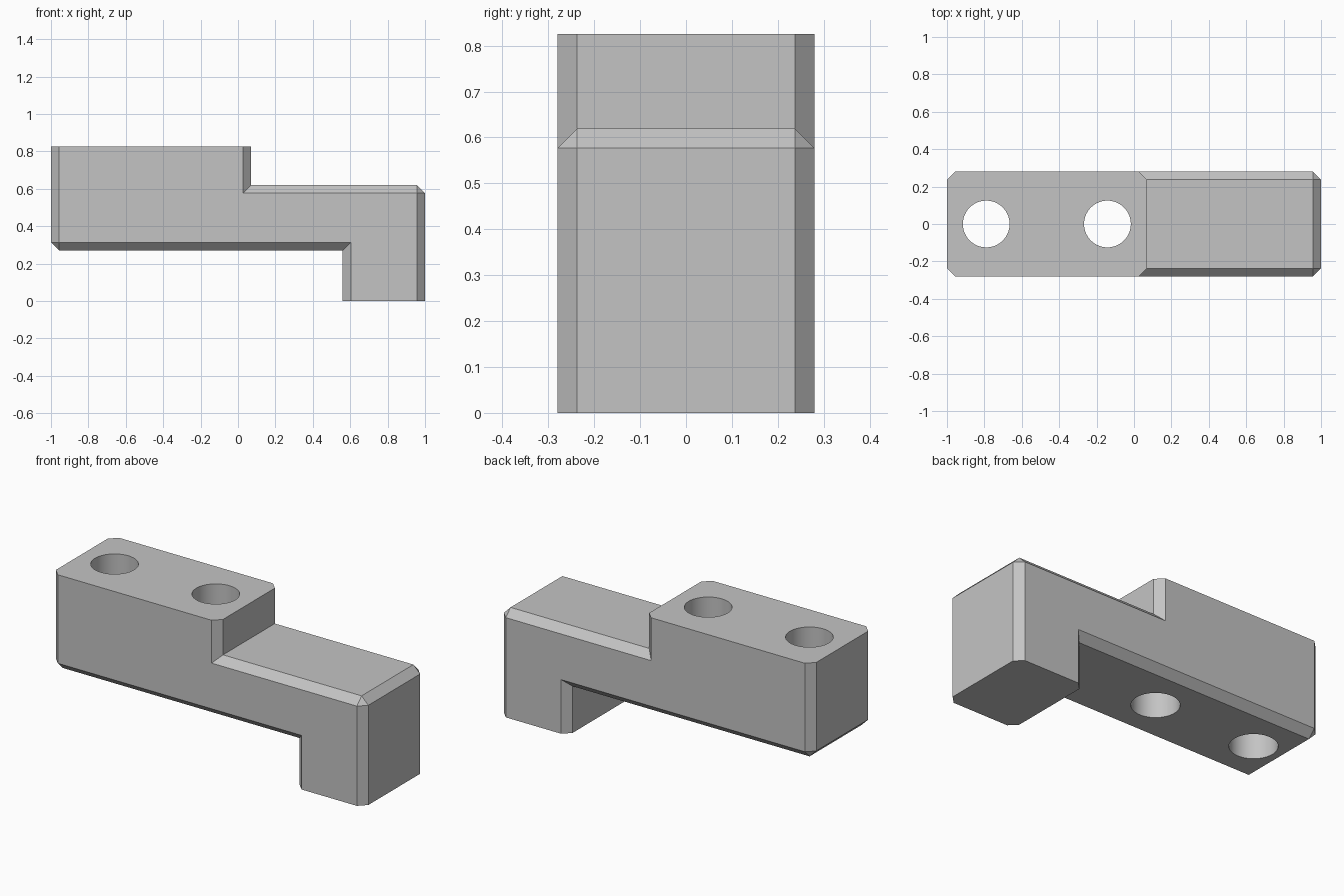
import bpy, bmesh

if "Cube" in bpy.data.objects:
    bpy.data.objects.remove(bpy.data.objects["Cube"])

HALF = 0.28      # half depth
C = 0.043        # chamfer width

# Side profile (x, z), paired with the matching corner of the inset outer face
outer = [(-1, 0.27 + C), (-1 + C, 0.27), (0.56, 0.27), (0.56, 0), (1, 0),
         (1, 0.62 - C), (1 - C, 0.62), (0.07, 0.62), (0.07, 0.825), (-1, 0.825)]
inset = [(-1 + C, 0.27 + C), (-1 + C, 0.27 + C), (0.56 + C, 0.27 + C), (0.56 + C, 0),
         (1 - C, 0), (1 - C, 0.62 - C), (1 - C, 0.62 - C), (0.07 - C, 0.62 - C),
         (0.07 - C, 0.825), (-1 + C, 0.825)]

grey = bpy.data.materials.new("light grey")
grey.diffuse_color = (0.55, 0.55, 0.55, 1)
grey.use_nodes = True
grey.node_tree.nodes["Principled BSDF"].inputs["Base Color"].default_value = grey.diffuse_color

# Stepped block: loft through four rings, so the convex edges are chamfered
bm = bmesh.new()
rings = []
for y, pts in ((-HALF, inset), (-HALF + C, outer), (HALF - C, outer), (HALF, inset)):
    rings.append([bm.verts.new((x, y, z)) for x, z in pts])
n = len(outer)
for a, b in zip(rings, rings[1:]):
    for i in range(n):
        j = (i + 1) % n
        bm.faces.new((a[i], a[j], b[j], b[i]))
bm.faces.new(rings[0])
bm.faces.new(rings[-1][::-1])
bmesh.ops.remove_doubles(bm, verts=bm.verts[:], dist=1e-5)
bmesh.ops.dissolve_limit(bm, angle_limit=0.01, verts=bm.verts[:], edges=bm.edges[:])
bmesh.ops.recalc_face_normals(bm, faces=bm.faces[:])
mesh = bpy.data.meshes.new("stepped_block")
bm.to_mesh(mesh)
bm.free()
block = bpy.data.objects.new("stepped_block", mesh)
bpy.context.collection.objects.link(block)
mesh.materials.append(grey)

# Two vertical through holes
for i, x in enumerate((-0.79, -0.142)):
    bpy.ops.mesh.primitive_cylinder_add(vertices=64, radius=0.125, depth=1.2,
                                        location=(x, 0, 0.55))
    cutter = bpy.context.object
    cutter.name = f"hole_cutter_{i + 1}"
    cutter.data.materials.append(grey)
    cutter.hide_render = True
    cutter.hide_set(True)
    mod = block.modifiers.new(f"hole_{i + 1}", 'BOOLEAN')
    mod.operation = 'DIFFERENCE'
    mod.solver = 'EXACT'
    mod.object = cutter

# Apply the cuts, then smooth only the hole walls
bpy.ops.object.select_all(action='DESELECT')
block.select_set(True)
bpy.context.view_layer.objects.active = block
for mod in list(block.modifiers):
    bpy.ops.object.modifier_apply(modifier=mod.name)
for cutter in [o for o in bpy.data.objects if o.name.startswith("hole_cutter")]:
    bpy.data.objects.remove(cutter)
bpy.ops.object.shade_smooth_by_angle(angle=0.5)
